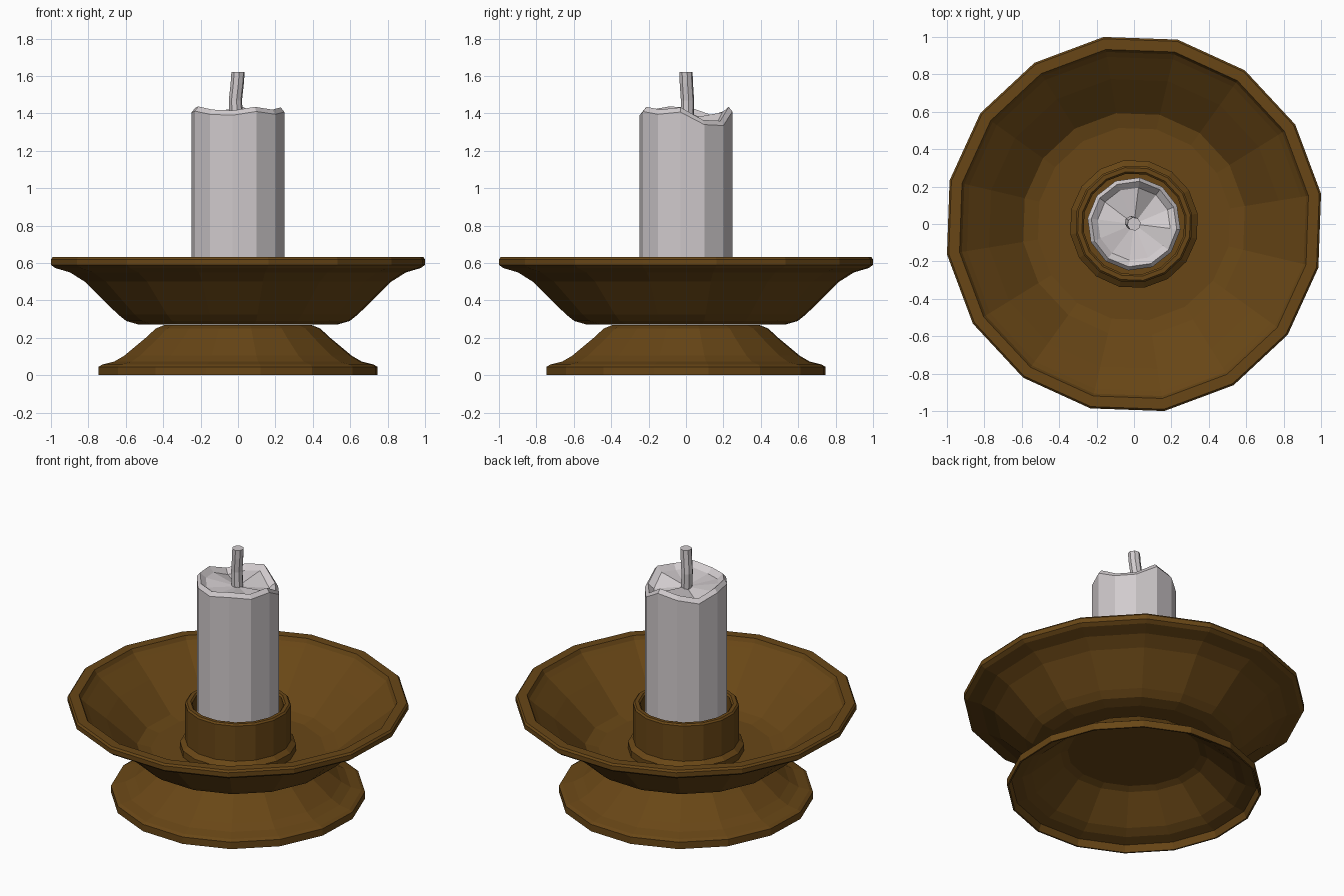
import bpy, bmesh, math

cube = bpy.data.objects.get("Cube")
if cube:
    bpy.data.objects.remove(cube, do_unlink=True)


def material(name, rgb):
    m = bpy.data.materials.new(name)
    m.use_nodes = True
    m.diffuse_color = (*rgb, 1)
    for node in m.node_tree.nodes:
        if node.type == 'BSDF_PRINCIPLED':
            node.inputs["Base Color"].default_value = (*rgb, 1)
    return m


brown = material("brown wood", (0.14, 0.062, 0.008))
wax = material("pale wax", (0.64, 0.6, 0.615))


def make_object(name, bm, mat):
    bmesh.ops.recalc_face_normals(bm, faces=bm.faces)
    mesh = bpy.data.meshes.new(name)
    bm.to_mesh(mesh)
    bm.free()
    mesh.materials.append(mat)
    obj = bpy.data.objects.new(name, mesh)
    bpy.context.collection.objects.link(obj)
    return obj


def loft(bm, rings, bottom, top):
    """Bridge rings of points and close both ends with a fan to a centre point."""
    loops = [[bm.verts.new(p) for p in ring] for ring in rings]
    n = len(loops[0])
    for a, b in zip(loops, loops[1:]):
        for i in range(n):
            j = (i + 1) % n
            bm.faces.new((a[i], a[j], b[j], b[i]))
    for loop, centre in ((loops[0], bottom), (loops[-1], top)):
        c = bm.verts.new(centre)
        for i in range(n):
            bm.faces.new((loop[i], loop[(i + 1) % n], c))


def circle(radius, z, sides, turn, x=0, y=0):
    angles = [math.radians(turn) + math.tau * i / sides for i in range(sides)]
    return [(x + radius * math.cos(a), y + radius * math.sin(a), z) for a in angles]


def lathe(name, profile, mat, sides=16, turn=9.2):
    bm = bmesh.new()
    rings = [circle(r, z, sides, turn) for r, z in profile]
    loft(bm, rings, (0, 0, profile[0][1]), (0, 0, profile[-1][1]))
    return make_object(name, bm, mat)


# Foot: thin, hollow flared shell
lathe("base", [
    (0.395, 0.255), (0.437, 0.237), (0.61, 0.09), (0.665, 0.06), (0.73, 0.043),
    (0.745, 0), (0.755, 0), (0.755, 0.045), (0.735, 0.057), (0.67, 0.073),
    (0.615, 0.105), (0.50, 0.2), (0.445, 0.25), (0.40, 0.268)], brown)

# Wide thin dish with a rolled lip
lathe("dish", [
    (0.535, 0.27), (0.605, 0.29), (0.65, 0.325), (0.83, 0.50), (0.91, 0.55),
    (0.99, 0.573), (1.013, 0.59), (1.013, 0.62), (1.003, 0.632), (0.945, 0.632),
    (0.932, 0.607), (0.905, 0.582), (0.785, 0.485), (0.60, 0.322), (0.52, 0.303)], brown)

# Cup holding the candle
lathe("candle_cup", [
    (0.345, 0.30), (0.345, 0.345), (0.315, 0.37), (0.315, 0.60), (0.305, 0.61),
    (0.282, 0.61), (0.272, 0.60), (0.272, 0.38)], brown)

# Candle with an uneven, hollowed top
lip_heights = [1.365, 1.36, 1.435, 1.415, 1.39, 1.43, 1.437, 1.42, 1.415, 1.435, 1.42, 1.432]
bm = bmesh.new()
rings = [circle(0.25, 0.37, 12, 23)]
for radius, drop in ((0.25, 0.025), (0.23, 0), (0.195, 0.03)):
    ring = circle(radius, 0, 12, 23)
    rings.append([(x, y, h - drop) for (x, y, _), h in zip(ring, lip_heights)])
loft(bm, rings, (0, 0, 0.37), (0, 0, 1.37))
make_object("candle", bm, wax)

# Bent wick
path = [(-0.008, 0.006, 1.35), (-0.014, 0.008, 1.47), (-0.004, 0.002, 1.56), (0, 0, 1.62)]
bm = bmesh.new()
loft(bm, [circle(0.036, z, 8, 10, x, y) for x, y, z in path], path[0], path[-1])
make_object("wick", bm, wax)
